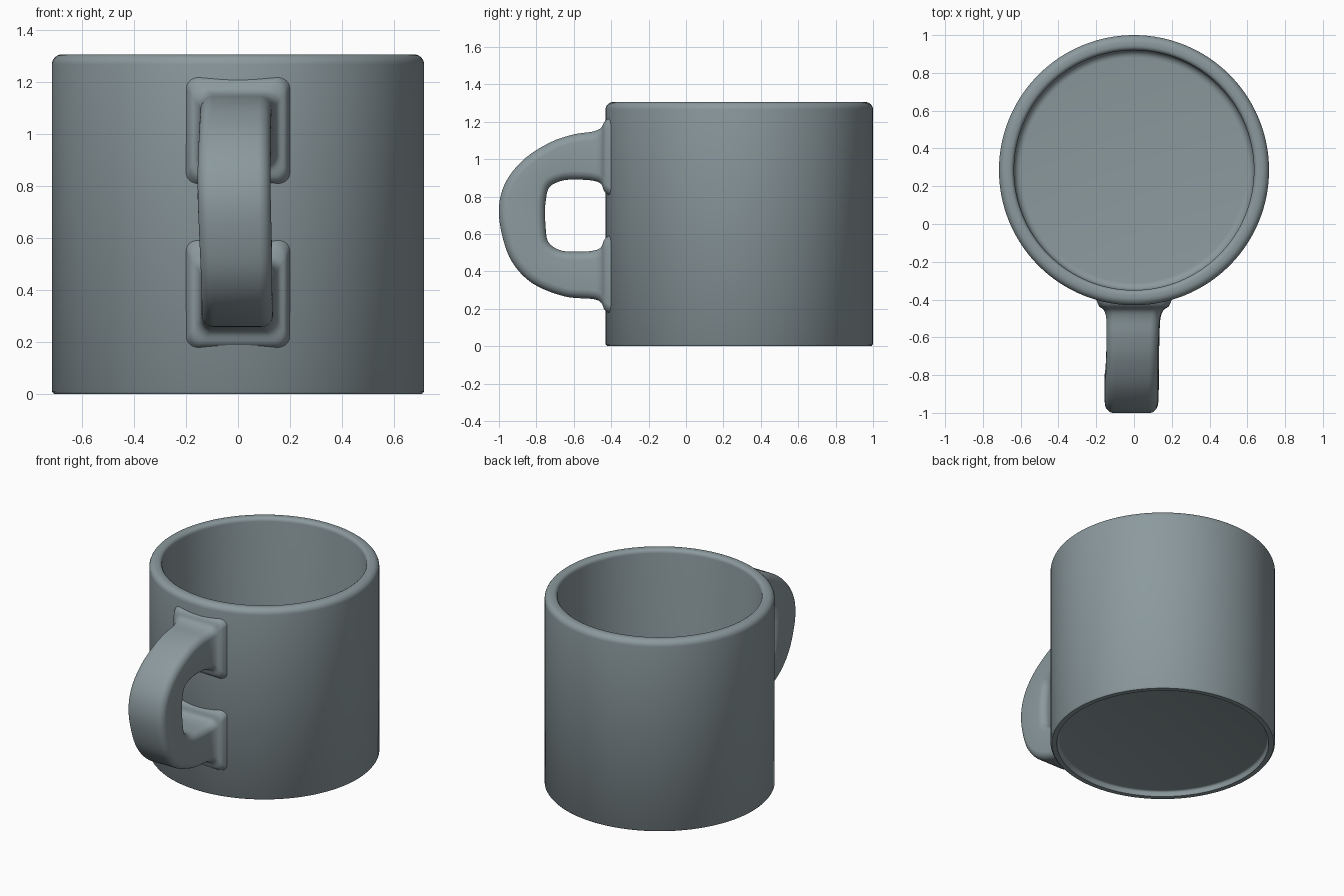
import bpy, bmesh, math
from mathutils import Vector

if "Cube" in bpy.data.objects:
    bpy.data.objects.remove(bpy.data.objects["Cube"])

mat = bpy.data.materials.new("grey_blue_glaze")
mat.diffuse_color = (0.26, 0.32, 0.34, 1)
mat.use_nodes = True
mat.node_tree.nodes["Principled BSDF"].inputs["Base Color"].default_value = mat.diffuse_color
CY = 0.285  # centre of the cup along y


def finish(bm, name, angle):
    bmesh.ops.recalc_face_normals(bm, faces=bm.faces)
    me = bpy.data.meshes.new(name)
    bm.to_mesh(me)
    bm.free()
    me.materials.append(mat)
    ob = bpy.data.objects.new(name, me)
    bpy.context.collection.objects.link(ob)
    bpy.ops.object.select_all(action='DESELECT')
    ob.select_set(True)
    bpy.context.view_layer.objects.active = ob
    bpy.ops.object.shade_smooth_by_angle(angle=math.radians(angle))
    return ob


def arc(r, z, rad, a0, a1, n=6):
    return [(r + rad * math.cos(math.radians(a0 + (a1 - a0) * i / n)),
             z + rad * math.sin(math.radians(a0 + (a1 - a0) * i / n))) for i in range(n + 1)]


# cup body: closed wall profile (radius, height) from underside to inner floor
profile = [(0, 0.035), (0.655, 0.035)] + arc(0.655, 0.02, 0.015, 90, 0, 3)[1:]
profile += [(0.675, 0.0), (0.707, 0.0), (0.715, 0.01)]
profile += arc(0.675, 1.265, 0.04, 0, 90)
profile += arc(0.66, 1.28, 0.025, 90, 180, 4)
profile += arc(0.595, 0.14, 0.04, 0, -90)
profile += [(0, 0.10)]
bm = bmesh.new()
SEG = 128
rings = []
for r, z in profile:
    if r == 0:
        rings.append([bm.verts.new((0, CY, z))] * SEG)
    else:
        rings.append([bm.verts.new((r * math.sin(2 * math.pi * i / SEG),
                                    CY - r * math.cos(2 * math.pi * i / SEG), z)) for i in range(SEG)])
for a, b in zip(rings, rings[1:]):
    for i in range(SEG):
        j = (i + 1) % SEG
        bm.faces.new(list(dict.fromkeys((a[i], a[j], b[j], b[i]))))
finish(bm, "cup_body", 40)

# handle stations: outer y, z, inner y, z, x centre, half width
stations = [
    (-0.385, 1.23, -0.385, 0.79, 0.0, 0.205),
    (-0.432, 1.205, -0.435, 0.825, 0.0, 0.185),
    (-0.455, 1.167, -0.455, 0.868, -0.003, 0.157),
    (-0.50, 1.147, -0.50, 0.885, -0.005, 0.142),
    (-0.60, 1.132, -0.58, 0.890, -0.008, 0.138),
    (-0.72, 1.092, -0.66, 0.885, -0.010, 0.137),
    (-0.86, 1.005, -0.73, 0.850, -0.013, 0.138),
    (-0.96, 0.885, -0.75, 0.775, -0.015, 0.140),
    (-1.00, 0.75, -0.753, 0.715, -0.014, 0.140),
    (-0.985, 0.60, -0.75, 0.63, -0.010, 0.139),
    (-0.93, 0.45, -0.735, 0.555, -0.006, 0.137),
    (-0.82, 0.335, -0.67, 0.512, -0.004, 0.136),
    (-0.65, 0.266, -0.58, 0.505, -0.003, 0.137),
    (-0.50, 0.252, -0.50, 0.510, -0.002, 0.142),
    (-0.455, 0.233, -0.455, 0.528, 0.0, 0.157),
    (-0.432, 0.19, -0.435, 0.572, 0.0, 0.185),
    (-0.385, 0.165, -0.385, 0.61, 0.0, 0.205),
]


def smooth_path(pts, steps=5):
    pts = [pts[0]] + pts + [pts[-1]]
    out = []
    for p0, p1, p2, p3 in zip(pts, pts[1:], pts[2:], pts[3:]):
        for s in range(steps):
            t = s / steps
            out.append([0.5 * (2 * b + (c - a) * t + (2 * a - 5 * b + 4 * c - d) * t * t
                               + (3 * b - a - 3 * c + d) * t ** 3)
                        for a, b, c, d in zip(p0, p1, p2, p3)])
    return out + [list(pts[-1])]


# handle: rounded-rectangle section lofted through the stations
bm = bmesh.new()
N = 40
loops = []
for oy, oz, iy, iz, xc, hw in smooth_path(stations):
    o, n = Vector((xc, oy, oz)), Vector((xc, iy, iz))
    mid, half = (o + n) / 2, (o - n) / 2
    k = min(0.05, half.length * 0.9)  # corner radius
    ring = []
    for i in range(N):
        a = 2 * math.pi * (i + 0.5) / N
        c, s = math.cos(a), math.sin(a)
        u = math.copysign(hw - k, c) + k * c
        v = math.copysign(half.length - k, s) + k * s
        ring.append(bm.verts.new(mid + Vector((u, 0, 0)) + half.normalized() * v))
    loops.append(ring)
for a, b in zip(loops, loops[1:]):
    for i in range(N):
        j = (i + 1) % N
        bm.faces.new((a[i], a[j], b[j], b[i]))
bm.faces.new(loops[0])
bm.faces.new(loops[-1])
finish(bm, "handle", 50)
